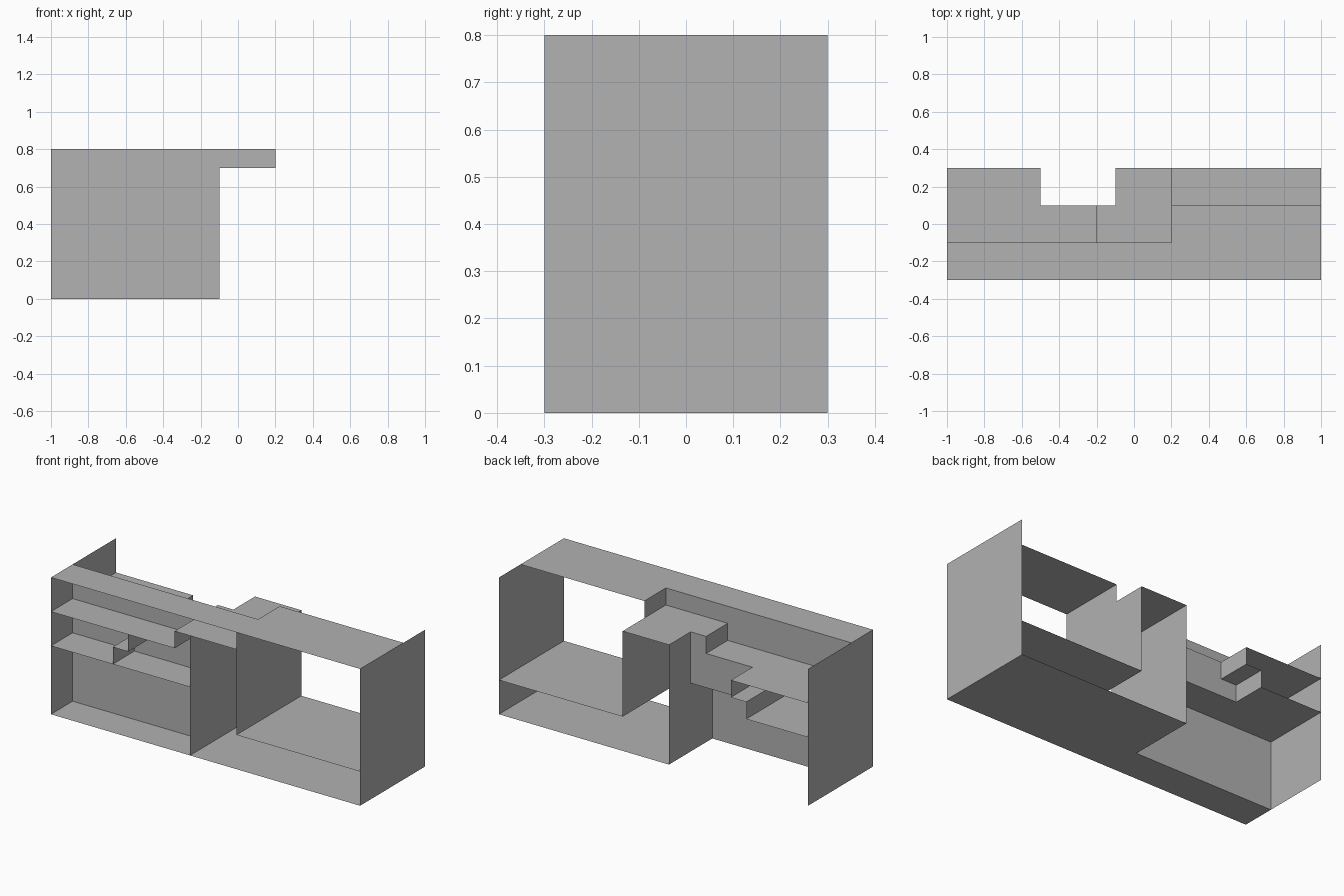
import bpy

cube = bpy.data.objects.get("Cube")
if cube:
    bpy.data.objects.remove(cube, do_unlink=True)

# One plain grey for every panel
grey = bpy.data.materials.new("plain_grey")
grey.use_nodes = True
colour = (0.445, 0.445, 0.445, 1)
grey.diffuse_color = colour
for node in grey.node_tree.nodes:
    if node.type == "BSDF_PRINCIPLED":
        node.inputs["Base Color"].default_value = colour

# Design grid, in tenths of a unit
UNIT = 0.1
LEFT, RIGHT, FRONT, BACK = -10, 10, -3, 3
DIVIDER, POST, NICHE, INSET, TOP = -1, 2, 1, -1, 8


def panel(name, axis, at, outline):
    """Thin sheet across an axis; the outline uses the other two axes in order."""
    verts = []
    for a, b in outline:
        point = [a, b]
        point.insert("xyz".index(axis), at)
        verts.append([value * UNIT for value in point])
    mesh = bpy.data.meshes.new(name)
    mesh.from_pydata(verts, [], [range(len(verts))])
    mesh.materials.append(grey)
    obj = bpy.data.objects.new(name, mesh)
    bpy.context.collection.objects.link(obj)
    return obj


def rect(a_min, a_max, b_min, b_max):
    return [(a_min, b_min), (a_max, b_min), (a_max, b_max), (a_min, b_max)]


def ell(a_min, a_max, notch_a, b_min, b_max, notch_b):
    """Rectangle with its high-a, high-b corner cut away."""
    return [(a_min, b_min), (a_max, b_min), (a_max, notch_b),
            (notch_a, notch_b), (notch_a, b_max), (a_min, b_max)]


def ell_mirrored(a_min, a_max, notch_a, b_min, b_max, notch_b):
    """Rectangle with its low-a, high-b corner cut away."""
    return ell(a_max, a_min, notch_a, b_min, b_max, notch_b)


# Full-height end panels
panel("left_end_panel", "x", LEFT, rect(FRONT, BACK, 0, TOP))
panel("right_end_panel", "x", RIGHT, rect(FRONT, BACK, 0, TOP))

# Base and top sheets, both narrow on one side
panel("base", "z", 0, ell_mirrored(LEFT, RIGHT, DIVIDER, FRONT, BACK, INSET))
panel("top", "z", TOP, ell_mirrored(LEFT, RIGHT, POST, FRONT, NICHE, INSET))

# Raised floor of the open bay
panel("bay_floor", "z", 2, rect(POST, RIGHT, FRONT, BACK))

# Upright dividers
panel("centre_divider", "x", DIVIDER, rect(FRONT, BACK, 0, 7))
panel("bay_divider", "x", POST, ell(FRONT, BACK, NICHE, 2, TOP, 7))

# Shelves
panel("lower_shelf", "z", 4, ell(LEFT, DIVIDER, -6, FRONT, BACK, NICHE))
panel("step_shelf", "z", 5, rect(-6, -5, FRONT, BACK))
panel("middle_shelf", "z", 6, ell(LEFT, -2, -5, FRONT, BACK, NICHE))
panel("upper_shelf", "z", 7, ell_mirrored(-2, POST, DIVIDER, FRONT, BACK, NICHE))

# Short risers joining the shelves
panel("lower_riser", "x", -6, rect(FRONT, BACK, 4, 5))
panel("middle_riser", "x", -5, rect(FRONT, BACK, 5, 6))
panel("upper_riser", "x", -2, rect(FRONT, NICHE, 6, 7))

# Inset back wall, with an arm reaching over to the bay divider
panel("back_wall", "y", INSET,
      [(LEFT, 0), (DIVIDER, 0), (DIVIDER, 7), (POST, 7), (POST, TOP), (LEFT, TOP)])

# Stepped wall closing the niche
panel("niche_wall", "y", NICHE,
      [(-6, 4), (DIVIDER, 4), (DIVIDER, 7), (-2, 7),
       (-2, 6), (-5, 6), (-5, 5), (-6, 5)])
